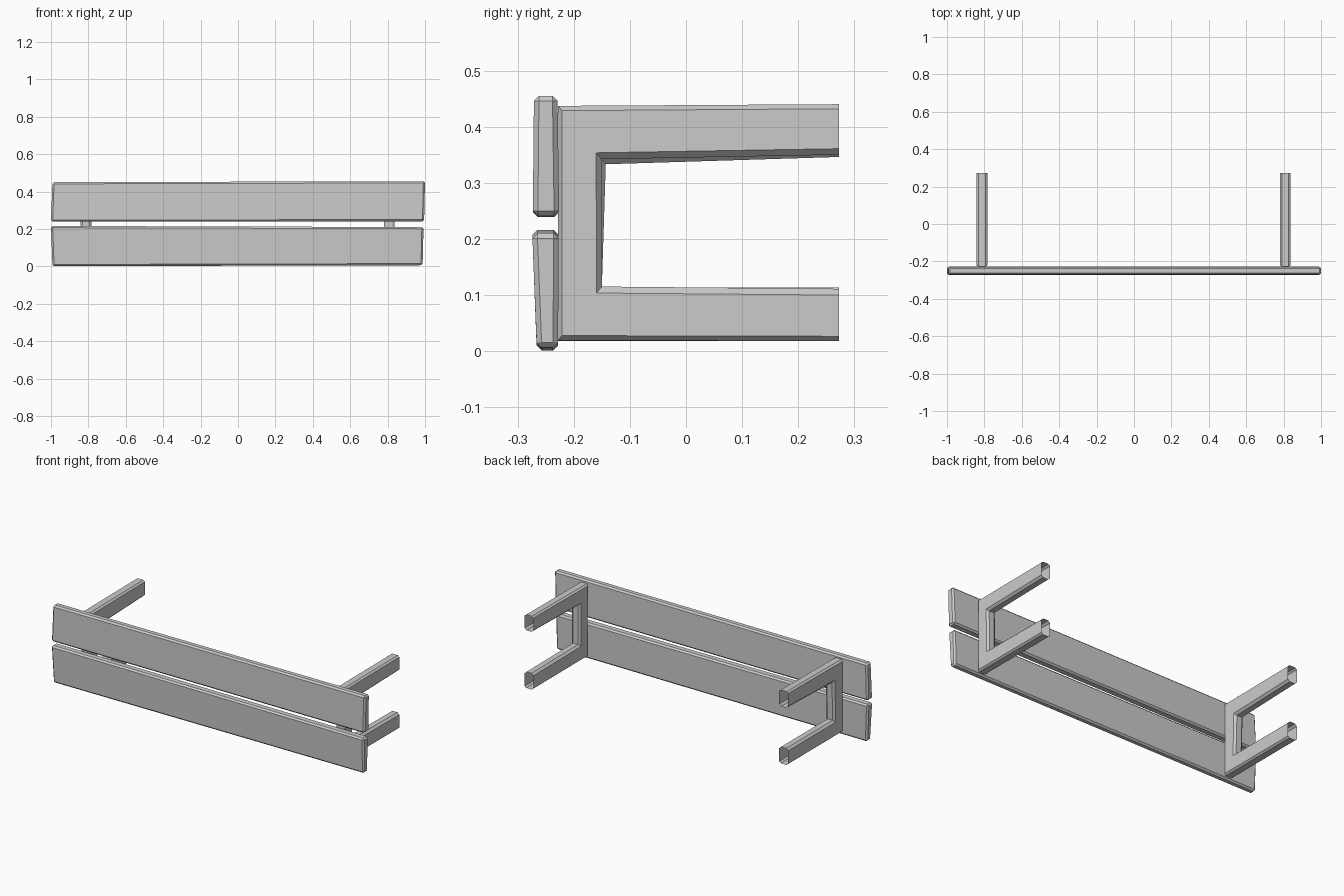
import bpy, bmesh
from mathutils import Vector

if "Cube" in bpy.data.objects:
    bpy.data.objects.remove(bpy.data.objects["Cube"])


def finish(name, bm):
    bmesh.ops.recalc_face_normals(bm, faces=bm.faces)
    me = bpy.data.meshes.new(name)
    bm.to_mesh(me)
    bm.free()
    ob = bpy.data.objects.new(name, me)
    bpy.context.collection.objects.link(ob)
    return ob


def plank(name, corners, y_top, y_bottom):
    """corners: (x, z) of bottom left, bottom right, top right, top left"""
    bm = bmesh.new()
    rings = []
    for side in (0, 1):
        ring = []
        for i, (x, z) in enumerate(corners):
            y = (y_bottom if i < 2 else y_top)[side]
            ring.append(bm.verts.new((x, y, z)))
        rings.append(ring)
    front, back = rings
    bm.faces.new(front)
    bm.faces.new(back[::-1])
    for i in range(4):
        j = (i + 1) % 4
        bm.faces.new((front[i], back[i], back[j], front[j]))
    bmesh.ops.recalc_face_normals(bm, faces=bm.faces)
    bmesh.ops.bevel(bm, geom=bm.edges[:], offset=0.009, segments=1,
                    affect='EDGES', profile=0.5)
    return finish(name, bm)


def frame(name, x, width, stations):
    """Chamfered section swept round a mitred U, open at both ends.
    stations: (outer y, z), (inner y, z)"""
    w = width / 2
    section = [(-w + .01, 0), (w - .01, 0), (w, .09), (w, .88),
               (w - .012, 1), (-w + .012, 1), (-w, .88), (-w, .09)]
    bm = bmesh.new()
    rings = []
    for outer, inner in stations:
        o, i = Vector(outer), Vector(inner)
        ring = []
        for dx, t in section:
            p = o.lerp(i, t)
            ring.append(bm.verts.new((x + dx, p.x, p.y)))
        rings.append(ring)
    n = len(section)
    for a, b in zip(rings, rings[1:]):
        for k in range(n):
            m = (k + 1) % n
            bm.faces.new((a[k], a[m], b[m], b[k]))
    return finish(name, bm)


# Two slightly uneven boards
plank("upper_board",
      [(-1.0, .239), (.995, .241), (1.0, .455), (-.992, .450)],
      y_top=(-.271, -.229), y_bottom=(-.273, -.226))
plank("lower_board",
      [(-.992, .001), (.987, .006), (.992, .210), (-1.0, .216)],
      y_top=(-.274, -.227), y_bottom=(-.266, -.228))

# Two U-shaped frames with mitred corners
frame("left_frame", -.813, .057, [
    ((.273, .440), (.273, .346)),
    ((-.228, .436), (-.143, .333)),
    ((-.228, .018), (-.150, .113)),
    ((.273, .018), (.273, .113))])
frame("right_frame", .809, .056, [
    ((.273, .440), (.273, .350)),
    ((-.228, .437), (-.151, .342)),
    ((-.228, .019), (-.150, .115)),
    ((.273, .018), (.273, .111))])
